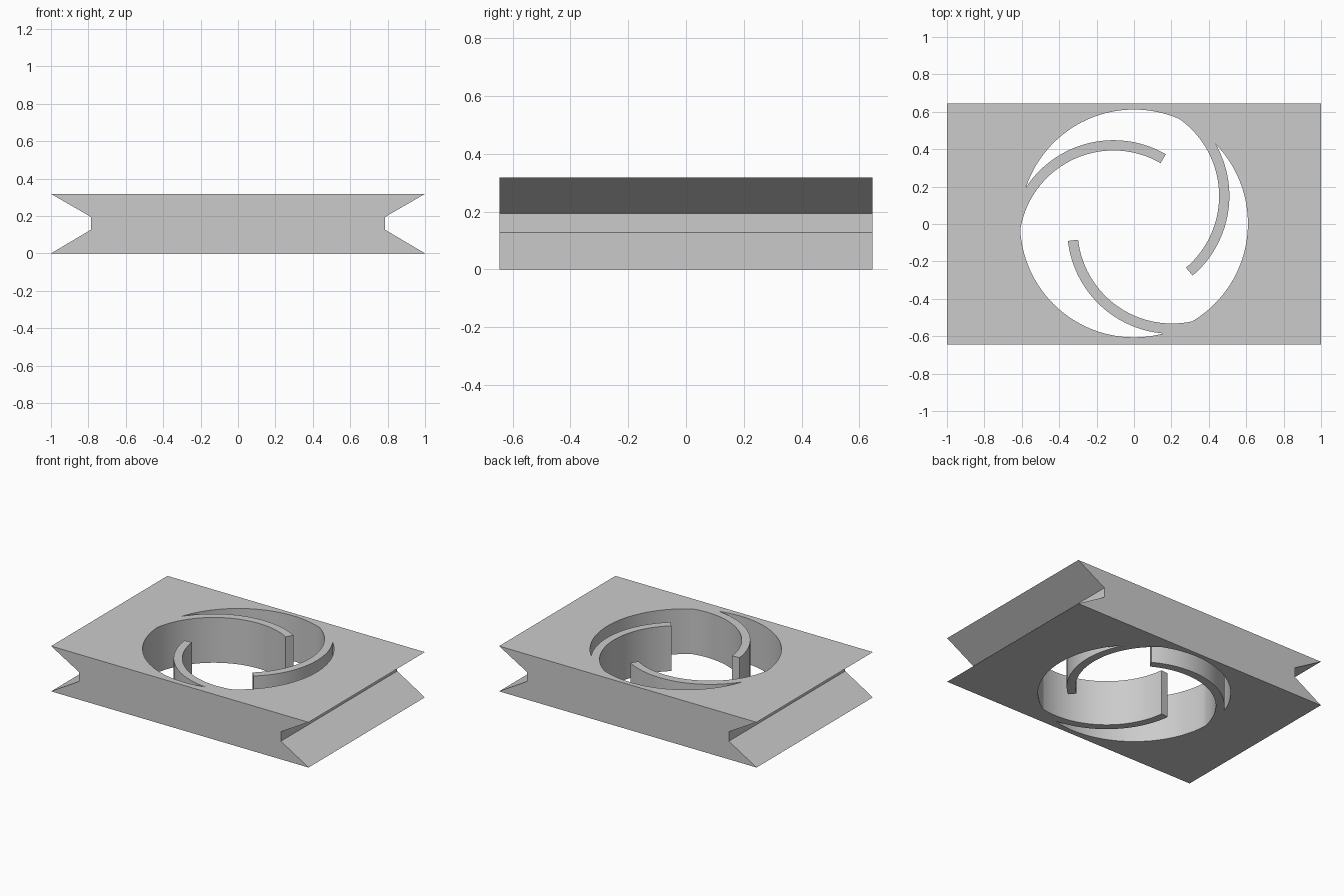
import bpy
import bmesh
from math import cos, sin, radians, tau
from mathutils import Vector

cube = bpy.data.objects.get("Cube")
if cube:
    bpy.data.objects.remove(cube, do_unlink=True)

HEIGHT, HALF_DEPTH = 0.318, 0.645
HOLE_RADIUS = 0.609
ARM_INNER, ARM_OUTER = 0.505, 0.56

grey = bpy.data.materials.new("plain grey")
grey.use_nodes = True
colour = (0.6, 0.6, 0.6, 1)
grey.diffuse_color = colour
grey.node_tree.nodes["Principled BSDF"].inputs["Base Color"].default_value = colour


def prism(name, points, offset):
    """Extrude a closed outline of 3D points along offset."""
    bm = bmesh.new()
    face = bm.faces.new([bm.verts.new(p) for p in points])
    result = bmesh.ops.extrude_face_region(bm, geom=[face])
    moved = [g for g in result["geom"] if isinstance(g, bmesh.types.BMVert)]
    bmesh.ops.translate(bm, verts=moved, vec=Vector(offset))
    bmesh.ops.recalc_face_normals(bm, faces=bm.faces)
    mesh = bpy.data.meshes.new(name)
    bm.to_mesh(mesh)
    bm.free()
    mesh.materials.append(grey)
    obj = bpy.data.objects.new(name, mesh)
    bpy.context.collection.objects.link(obj)
    return obj


def arc(center, radius, start, end, steps, z):
    angles = [start + (end - start) * i / steps for i in range(steps + 1)]
    return [(center[0] + radius * cos(a), center[1] + radius * sin(a), z) for a in angles]


def subtract(target, cutter):
    """Cut one object out of another and discard the cutter."""
    cutter.hide_render = True
    mod = target.modifiers.new("cut", "BOOLEAN")
    mod.operation = "DIFFERENCE"
    mod.solver = "EXACT"
    mod.object = cutter
    bpy.ops.object.select_all(action="DESELECT")
    target.select_set(True)
    bpy.context.view_layer.objects.active = target
    bpy.ops.object.modifier_apply(modifier=mod.name)
    bpy.data.objects.remove(cutter, do_unlink=True)


# Block with a flat-bottomed notch along both ends
right_side = [(1, 0), (0.785, 0.127), (0.785, 0.194), (1, HEIGHT)]
outline = right_side + [(-x, z) for x, z in reversed(right_side)]
body = prism("notched_block", [(x, -HALF_DEPTH, z) for x, z in outline],
             (0, 2 * HALF_DEPTH, 0))

# Round opening, from which the curved spring arms are kept
opening = prism("opening_cutter", arc((0, 0.003), HOLE_RADIUS, 0, tau, 120, -0.1)[:-1],
                (0, 0, HEIGHT + 0.2))

# Each arm: arc centre, free-end angle, root angle
arms = [((-0.11, -0.112), 60, 175),
        ((-0.05, 0.15), -49.5, 58),
        ((0.203, -0.027), 186.5, 287)]
for center, tip, root in arms:
    a, b = radians(tip), radians(root)
    ring = arc(center, ARM_OUTER, a, b, 40, -0.2) + arc(center, ARM_INNER, b, a, 40, -0.2)
    subtract(opening, prism("arm_shape", ring, (0, 0, HEIGHT + 0.4)))

subtract(body, opening)

# Smooth curved walls, crisp edges
body.select_set(True)
bpy.context.view_layer.objects.active = body
bpy.ops.object.shade_smooth_by_angle(angle=radians(25))
